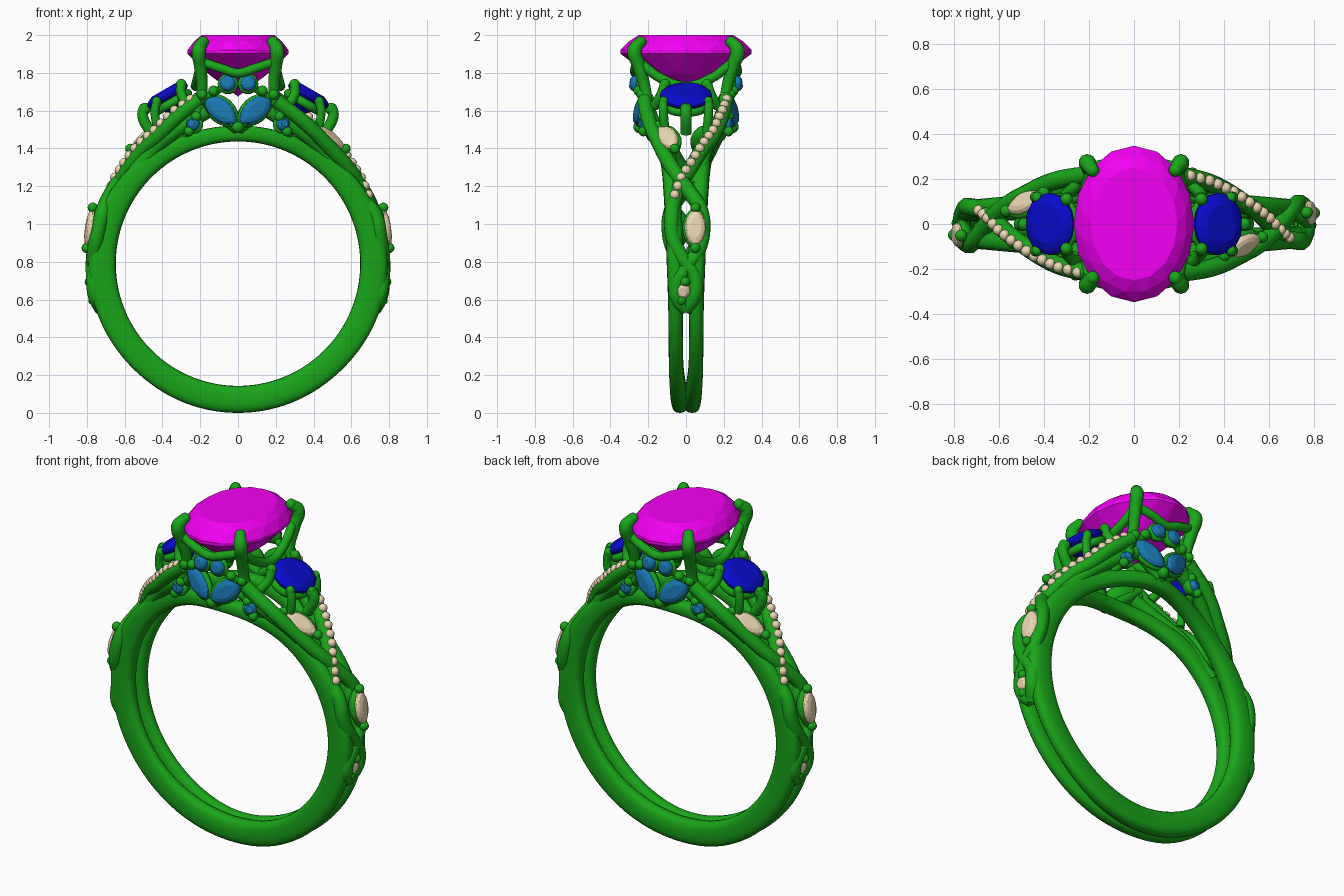
import bpy, bmesh, math
from mathutils import Vector, Matrix

if "Cube" in bpy.data.objects:
    bpy.data.objects.remove(bpy.data.objects["Cube"])

CZ = 0.79  # height of the finger-hole centre


def material(name, rgb):
    m = bpy.data.materials.new(name)
    m.diffuse_color = (*rgb, 1)
    m.use_nodes = True
    m.node_tree.nodes["Principled BSDF"].inputs["Base Color"].default_value = m.diffuse_color
    return m


METAL = material("green_metal", (0.01, 0.38, 0.01))
PINK = material("magenta_gem", (0.9, 0.0, 0.9))
BLUE = material("deep_blue_gem", (0.003, 0.003, 0.6))
SKY = material("light_blue_gem", (0.01, 0.19, 0.45))
CREAM = material("cream_gem", (0.83, 0.68, 0.45))


def add_mesh(name, bm, mat, smooth):
    bmesh.ops.recalc_face_normals(bm, faces=bm.faces)
    me = bpy.data.meshes.new(name)
    for f in bm.faces:
        f.smooth = smooth
    bm.to_mesh(me)
    bm.free()
    ob = bpy.data.objects.new(name, me)
    me.materials.append(mat)
    bpy.context.collection.objects.link(ob)
    return ob


def tube(name, pts, r, radii=None, cyclic=False):
    cu = bpy.data.curves.new(name, 'CURVE')
    cu.dimensions = '3D'
    cu.bevel_depth, cu.bevel_resolution, cu.resolution_u = r, 3, 8
    cu.use_fill_caps = True
    sp = cu.splines.new('BEZIER')
    sp.bezier_points.add(len(pts) - 1)
    sp.use_cyclic_u = cyclic
    for i, (bp, p) in enumerate(zip(sp.bezier_points, pts)):
        bp.co = p
        bp.handle_left_type = bp.handle_right_type = 'AUTO'
        bp.radius = radii[i] if radii else 1
    cu.materials.append(METAL)
    ob = bpy.data.objects.new(name, cu)
    bpy.context.collection.objects.link(ob)


def ball(name, p, r, mat=METAL, seg=12):
    bm = bmesh.new()
    bmesh.ops.create_uvsphere(bm, u_segments=seg, v_segments=seg // 2 + 2, radius=r,
                              matrix=Matrix.Translation(p))
    add_mesh(name, bm, mat, True)


def frame(loc, normal, along):
    n = Vector(normal).normalized()
    u = Vector(along)
    u = (u - n * u.dot(n)).normalized()
    m = Matrix((u, n.cross(u), n)).transposed().to_4x4()
    m.translation = loc
    return m


def gem(name, m, a, b, rings, mat, n=16, point=0.0, smooth=False):
    """Convex faceted stone; rings = (scale, height, half-step twist)."""
    bm = bmesh.new()
    for s, h, tw in rings:
        for i in range(n if s else 1):
            t = 2 * math.pi * (i + tw) / n
            y = math.sin(t) * abs(math.sin(t)) ** point
            bm.verts.new(m @ Vector((a * s * math.cos(t), b * s * y, h)))
    res = bmesh.ops.convex_hull(bm, input=bm.verts)
    loose = [v for v in bm.verts if not v.link_faces]
    bmesh.ops.delete(bm, geom=loose, context='VERTS')
    add_mesh(name, bm, mat, smooth)


def small_stone(name, loc, normal, along, a, b, mat, point=0.0, tips=True):
    """Accent stone with a metal cup below and grain balls at its ends."""
    m = frame(loc, normal, along)
    gem(name, m, a, b, [(.55, .022, 0), (.85, .014, .5), (1, 0, 0), (1, -.012, 0), (.4, -.04, 0)],
        mat, 16, point)
    gem(name + "_cup", m, a + .012, b + .012, [(1, -.008, 0), (1, -.03, 0), (.6, -.06, 0)],
        METAL, 20, point, True)
    if tips:
        for e in (-1, 1):
            ball(name + "_grain", m @ Vector((e * (a + .008), 0, 0)), .027)


# Split band: two rails that spread apart towards the top
KEYS = [(0, .18, .045, .73), (20, .135, .042, .735), (35, .095, .042, .75), (60, .072, .045, .78),
        (90, .055, .047, .795), (110, .055, .038, .79), (140, .053, .038, .785),
        (160, .04, .045, .79), (180, .03, .045, .79)]


def band_at(deg):
    d = abs((deg + 180) % 360 - 180)
    for k0, k1 in zip(KEYS, KEYS[1:]):
        if d <= k1[0]:
            f = (d - k0[0]) / (k1[0] - k0[0])
            return [p + (q - p) * f for p, q in zip(k0[1:], k1[1:])]


N, S = 120, 20
for side in (-1, 1):
    bm = bmesh.new()
    loops = []
    for i in range(N):
        near = [band_at(i * 3 + k) for k in range(-9, 10, 3)]
        yc, hw, ro = [sum(c) / len(near) for c in zip(*near)]
        rc, hr, a = (ro + .647) / 2, (ro - .647) / 2, math.radians(i * 3)
        loop = []
        for j in range(S):
            t = 2 * math.pi * j / S
            c, s = math.cos(t), math.sin(t)
            r = rc + hr * math.copysign(abs(c) ** .75, c)
            y = side * yc + hw * math.copysign(abs(s) ** .75, s)
            loop.append(bm.verts.new((r * math.sin(a), y, CZ + r * math.cos(a))))
        loops.append(loop)
    for i in range(N):
        p, q = loops[i], loops[(i + 1) % N]
        for j in range(S):
            k = (j + 1) % S
            bm.faces.new((p[j], p[k], q[k], q[j]))
    add_mesh("band_rail", bm, METAL, True)

# Centre stone
gem("centre_stone", frame((0, 0, 1.91), (0, 0, 1), (0, 1, 0)), .348, .268,
    [(.72, .09, 0), (.88, .058, .5), (1, .01, 0), (1, -.008, 0), (.6, -.115, .5), (0, -.235, 0)],
    PINK, 16)

# Bead path on the upper vine
BEADS = [Vector(p) for p in ((.25, .215, 1.66), (.345, .19, 1.595), (.45, .14, 1.49), (.53, .085, 1.42),
                             (.60, .03, 1.33), (.655, -.03, 1.24), (.69, -.06, 1.155))]


def walk(path, n):
    lens = [(q - p).length for p, q in zip(path, path[1:])]
    for i in range(n):
        d = sum(lens) * i / (n - 1)
        for p, q, l in zip(path, path[1:], lens):
            if d <= l + 1e-6:
                yield p.lerp(q, d / l)
                break
            d -= l


# Everything below repeats with a half turn about z
for s in (1, -1):
    def P(x, y, z):
        return Vector((s * x, s * y, z))

    # Beaded vine winding down the shoulder
    tube("beaded_vine", [P(.2, .215, 1.665)] + [P(s * (p.x * s), p.y, p.z) - P(.026, 0, .026) for p in BEADS[1:]]
         + [P(.725, -.075, 1.05), P(.75, -.07, .93), P(.765, -.02, .82), P(.765, .045, .72),
            P(.755, .045, .62), P(.72, .0, .55)], .04)
    for p in walk(BEADS, 15):
        ball("bead", P(*p), .026, CREAM, 8)

    # Second vine carrying the leaf-shaped stones
    tube("leaf_vine", [P(.2, -.22, 1.655), P(.36, -.19, 1.53), P(.47, -.14, 1.42), P(.58, -.075, 1.3),
                       P(.66, .01, 1.18), P(.71, .075, 1.08), P(.74, .09, .96), P(.76, .06, .85),
                       P(.765, -.005, .76), P(.76, -.05, .68), P(.745, -.045, .6), P(.72, 0, .55)], .04)
    # Inner filler strand between the vines and the band
    for y in (-1, 1):
        tube("shoulder_support", [P(.16, y * .2, 1.6), P(.32, y * .16, 1.5), P(.46, y * .1, 1.38),
                                  P(.6, y * .06, 1.2)], .04)
    small_stone("upper_leaf_stone", P(.485, -.1, 1.46), P(.65, -.4, .62), P(.13, .1, -.15), .105, .052, CREAM, .4)
    small_stone("lower_leaf_stone", P(.785, .05, .98), P(1, .1, .15), P(.02, -.02, -1), .1, .055, CREAM, .3)
    small_stone("tail_stone", P(.775, -.015, .645), P(1, 0, -.2), P(0, .2, 1), .043, .04, CREAM)

    # Side stone, its seat and claws
    m = frame(P(.375, 0, 1.68), P(.5, 0, .87), P(0, 1, 0))
    gem("side_stone", m, .138, .122, [(.62, .035, 0), (.85, .022, .5), (1, .005, 0), (1, -.008, 0),
                                      (0, -.12, 0)], BLUE, 16)
    tube("side_seat", [m @ Vector((.115 * math.cos(t), .1 * math.sin(t), -.045))
                       for t in [k * math.pi / 4 for k in range(8)]], .024, cyclic=True)
    tube("side_claw", [P(.49, 0, 1.625), P(.505, 0, 1.58), P(.46, 0, 1.48)], .03)
    ball("side_claw_tip", P(.492, 0, 1.61), .032)
    for y in (-1, 1):
        tube("side_claw", [P(.30, y * .115, 1.74), P(.30, y * .13, 1.69), P(.26, y * .17, 1.62)], .026)
        ball("side_claw_tip", P(.30, y * .11, 1.74), .028)
        tube("side_claw", [P(.43, y * .12, 1.645), P(.44, y * .12, 1.6), P(.42, y * .11, 1.48)], .024)
        ball("side_claw_tip", P(.43, y * .118, 1.65), .025)

    # Gallery swags below the centre stone
    tube("end_swag", [P(-.195, -.25, 1.86), P(-.09, -.27, 1.825), P(0, -.27, 1.80), P(.09, -.27, 1.825),
                      P(.195, -.25, 1.86)], .025)
    tube("side_swag", [P(.195, -.24, 1.85), P(.215, -.13, 1.77), P(.225, 0, 1.73), P(.215, .13, 1.77),
                       P(.195, .24, 1.85)], .026)

    for mx in (-1, 1):
        # Claws of the centre stone
        tube("centre_claw", [P(mx * .205, -.205, 1.62), P(mx * .19, -.215, 1.71), P(mx * .2, -.25, 1.84),
                             P(mx * .207, -.272, 1.92), P(mx * .185, -.24, 1.965)], .037,
             [.85, .8, .95, 1.05, .8])
        ball("claw_tip", P(mx * .185, -.24, 1.963), .031)
        # Light blue flower cluster on the end of the basket
        small_stone("petal_stone", P(mx * .095, -.245, 1.605), P(mx * .25, -1, .1), P(mx * .85, 0, .7),
                    .108, .058, SKY, .3, False)
        small_stone("bud_stone", P(mx * .055, -.275, 1.745), P(mx * .1, -1, .15), P(1, 0, 0),
                    .042, .042, SKY, 0, False)
        small_stone("low_bud_stone", P(mx * .24, -.225, 1.53), P(mx * .4, -1, .2), P(mx * -.5, 0, 1),
                    .036, .036, SKY, 0, True)
        tube("petal_stem", [P(0, -.215, 1.5), P(mx * .1, -.2, 1.58), P(mx * .2, -.2, 1.67)], .03)
        tube("bud_stem", [P(mx * .03, -.25, 1.79), P(mx * .09, -.245, 1.72), P(mx * .19, -.215, 1.66)], .02)
        ball("petal_grain", P(mx * .13, -.25, 1.705), .028)
        ball("petal_grain", P(mx * .19, -.235, 1.685), .028)
        tube("low_bud_stem", [P(mx * .27, -.14, 1.47), P(mx * .24, -.2, 1.53), P(mx * .2, -.21, 1.64)], .025)
    ball("flower_base", P(0, -.245, 1.515), .034)
